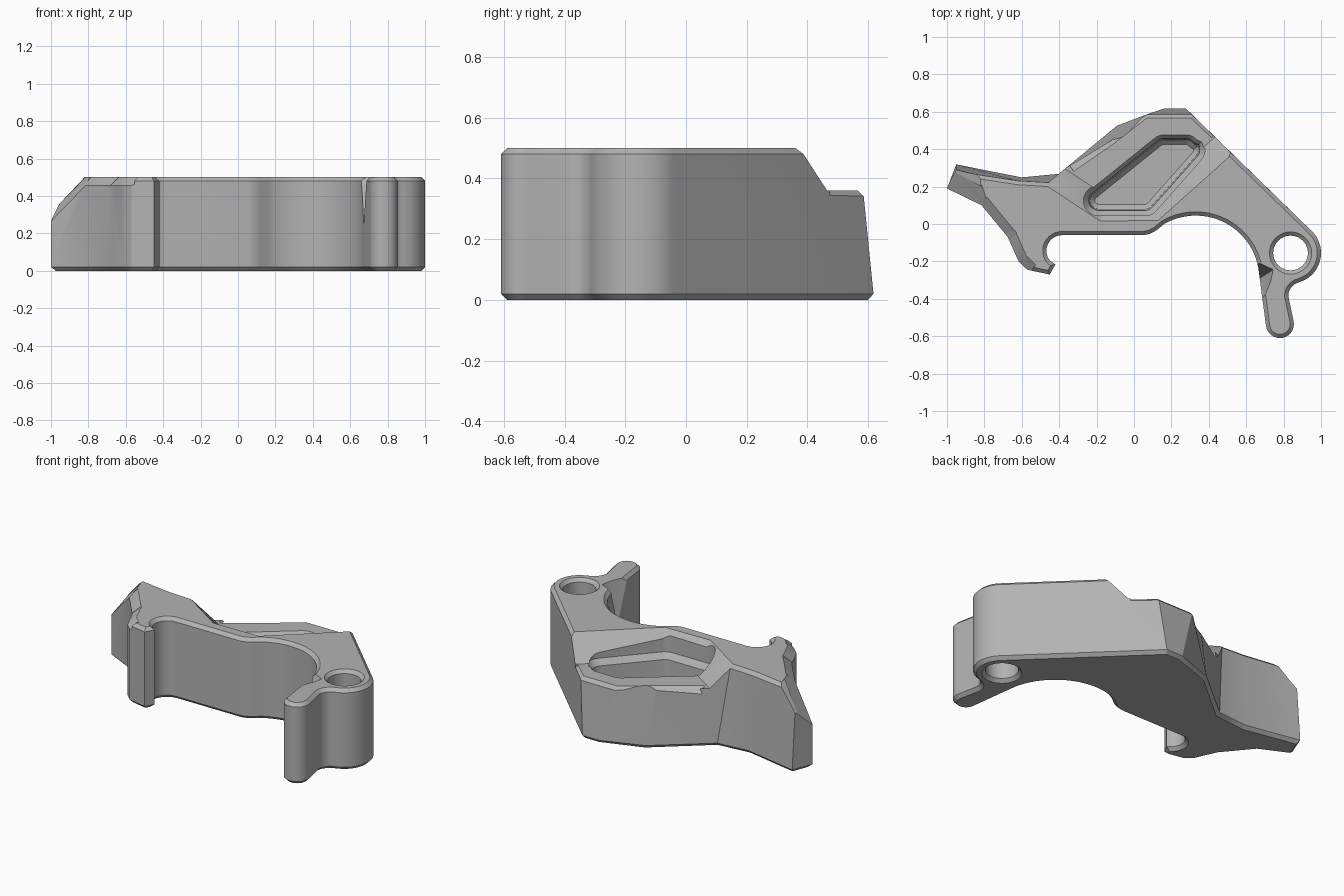
import bpy, bmesh
from math import cos, sin, radians
from mathutils import Vector

if "Cube" in bpy.data.objects:
    bpy.data.objects.remove(bpy.data.objects["Cube"])

TOP, LEDGE, CH = 0.5, 0.36, 0.02


def arc(cx, cy, r, a0, a1, n):
    angles = [radians(a0 + (a1 - a0) * i / n) for i in range(n + 1)]
    return [(cx + r * cos(a), cy + r * sin(a)) for a in angles]


def inset(poly, d):
    """Mitred inward offset of a counter-clockwise polygon."""
    out, n = [], len(poly)
    for i in range(n):
        a, b, c = (Vector(poly[(i + k) % n]) for k in (-1, 0, 1))
        u, v = (b - a).normalized(), (c - b).normalized()
        m = Vector((-u.y - v.y, u.x + v.x)).normalized()
        out.append(b + m * d / max(m.dot(Vector((-u.y, u.x))), 0.5))
    return out


def make_object(name, bm):
    bmesh.ops.recalc_face_normals(bm, faces=bm.faces)
    mesh = bpy.data.meshes.new(name)
    bm.to_mesh(mesh)
    bm.free()
    ob = bpy.data.objects.new(name, mesh)
    bpy.context.collection.objects.link(ob)
    return ob


def loft(name, poly, levels, lean=None):
    """Stack inset copies of a polygon; lean shifts chosen corners with height."""
    lean, n = lean or {}, len(poly)
    bm = bmesh.new()
    rings = []
    for z, d in levels:
        base = [Vector(p) + Vector(lean.get(p, (0, 0))) * z / TOP for p in poly]
        rings.append([bm.verts.new((p.x, p.y, z)) for p in inset(base, d)])
    for lo, hi in zip(rings, rings[1:]):
        for i in range(n):
            j = (i + 1) % n
            bm.faces.new((lo[i], lo[j], hi[j], hi[i]))
    bm.faces.new(rings[0][::-1])
    bm.faces.new(rings[-1])
    return make_object(name, bm)


def hull(name, points):
    bm = bmesh.new()
    for p in points:
        bm.verts.new(p)
    res = bmesh.ops.convex_hull(bm, input=bm.verts)
    bmesh.ops.delete(bm, geom=list(set(res["geom_interior"])), context="VERTS")
    return make_object(name, bm)


def edge_wedge(a, b, w, h):
    """Cutter that chamfers edge a-b, whose solid lies to the left of a-b."""
    a, b = Vector(a), Vector(b)
    d = (b - a).normalized() * 0.015
    a, b = a - d, b + d
    side = Vector((-(b - a).y, (b - a).x, 0)).normalized()
    up = Vector((0, 0, 1))
    offsets = [side * 2 * w + up * h, -side * w - up * 2 * h, -side * w + up * h]
    return hull("chamfer_cutter", [p + o for p in (a, b) for o in offsets])


def cut(body, cutter):
    cutter.hide_render = True
    mod = body.modifiers.new("cut", "BOOLEAN")
    mod.operation, mod.solver, mod.object = "DIFFERENCE", "EXACT", cutter
    bpy.context.view_layer.objects.active = body
    bpy.ops.object.modifier_apply(modifier=mod.name)
    bpy.data.objects.remove(cutter)


# Plan outline: arm, hook, large front curve, finger, eye, sloping back
outline = [(-0.95, 0.32), (-1.0, 0.19), (-0.815, 0.10), (-0.675, -0.07),
           (-0.617, -0.2), (-0.57, -0.245), (-0.45, -0.27), (-0.42, -0.215)]
outline += arc(-0.385, -0.143, 0.083, 220, 90, 12)
outline += [(0.05, -0.06), (0.085, -0.053), (0.12, -0.034)]
outline += arc(0.33, -0.295, 0.34, 120, 10, 24)
outline += arc(0.78, -0.535, 0.075, 190, 370, 14)
outline += arc(0.90, -0.385, 0.075, 180, 105, 8)
outline += arc(0.837, -0.155, 0.163, -62, 45, 16)
outline += [(0.275, 0.62), (0.17, 0.62), (-0.09, 0.53), (-0.4, 0.27), (-0.6, 0.25)]

# Back walls lean inward toward the top
lean = {(0.275, 0.62): (0.05, -0.05), (0.17, 0.62): (-0.15, -0.05),
        (-0.09, 0.53): (-0.04, -0.12), (-0.4, 0.27): (-0.06, -0.05),
        (-0.6, 0.25): (-0.02, -0.02), (-0.95, 0.32): (0, -0.04)}
body = loft("bracket_body", outline,
            [(0, CH), (CH, 0), (TOP - CH, 0), (TOP, CH)], lean)

# Lowered ledge with sloping walls
ledge = [(0.89, 0.70), (0.5, 1.3), (-0.6, 1.1), (-0.74, 0.39),
         (-0.46, 0.2), (-0.18, 0.015), (0.13, 0.02)]
cut(body, loft("ledge_cutter", ledge, [(LEDGE, 0.13), (TOP + 0.14, -0.13)]))

# Chamfers round the ledge rim
rim = [(0.51, 0.393, TOP), (0.415, 0.486, LEDGE), (0.311, 0.584, LEDGE),
       (0.062, 0.584, LEDGE), (-0.119, 0.444, LEDGE), (-0.32, 0.305, LEDGE)]
for a, b in zip(rim[1:], rim[2:]):
    cut(body, edge_wedge(a, b, 0.018, 0.018))

# Sloped arm tip and the broad chamfer along the arm front
cut(body, hull("tip_cutter", [(x, y, z) for y in (-0.1, 0.6)
               for x, z in ((-1.1, 0.205), (-0.72, 0.605), (-1.1, 0.7))]))
arm_edge = [(-1.0, 0.19, 0.31), (-0.815, 0.10, TOP), (-0.675, -0.07, TOP),
            (-0.617, -0.2, TOP), (-0.57, -0.245, TOP)]
for a, b in zip(arm_edge, arm_edge[1:]):
    cut(body, edge_wedge(a, b, 0.05, 0.045))

# Blind pocket with a flared lip
pocket = arc(0.29, 0.40, 0.09, -40, 30, 5) + arc(0.28, 0.41, 0.075, 40, 90, 4)
pocket += arc(0.16, 0.40, 0.085, 90, 130, 4) + arc(-0.19, 0.125, 0.08, 130, 270, 9)
pocket += arc(0.06, 0.125, 0.08, 270, 310, 4)
cut(body, loft("pocket_cutter", pocket, [(0.05, 0.06), (0.075, 0.035),
               (LEDGE - 0.025, 0.028), (LEDGE + 0.01, 0), (0.6, 0)]))

# Eye hole with countersunk ends
hole = arc(0.837, -0.155, 0.093, 0, 348.75, 31)
cut(body, loft("hole_cutter", hole, [(-0.01, -0.03), (CH, 0),
                                     (TOP - CH, 0), (TOP + 0.01, -0.03)]))

# Notch at the root of the finger
cut(body, hull("finger_notch", [(0.60, -0.17, 0.52), (0.65, -0.195, 0.52), (0.75, -0.24, 0.52),
               (0.735, -0.31, 0.52), (0.685, -0.43, 0.52), (0.60, -0.43, 0.52),
               (0.672, -0.29, 0.25), (0.60, -0.29, 0.2)]))

# Single grey finish
grey = bpy.data.materials.new("plain_grey")
grey.use_nodes = True
colour = (0.45, 0.45, 0.45, 1)
grey.diffuse_color = colour
grey.node_tree.nodes["Principled BSDF"].inputs["Base Color"].default_value = colour
body.data.materials.clear()
body.data.materials.append(grey)
for poly in body.data.polygons:
    poly.material_index = 0

bpy.ops.object.select_all(action="DESELECT")
body.select_set(True)
bpy.context.view_layer.objects.active = body
bpy.ops.object.shade_smooth_by_angle(angle=radians(25))
